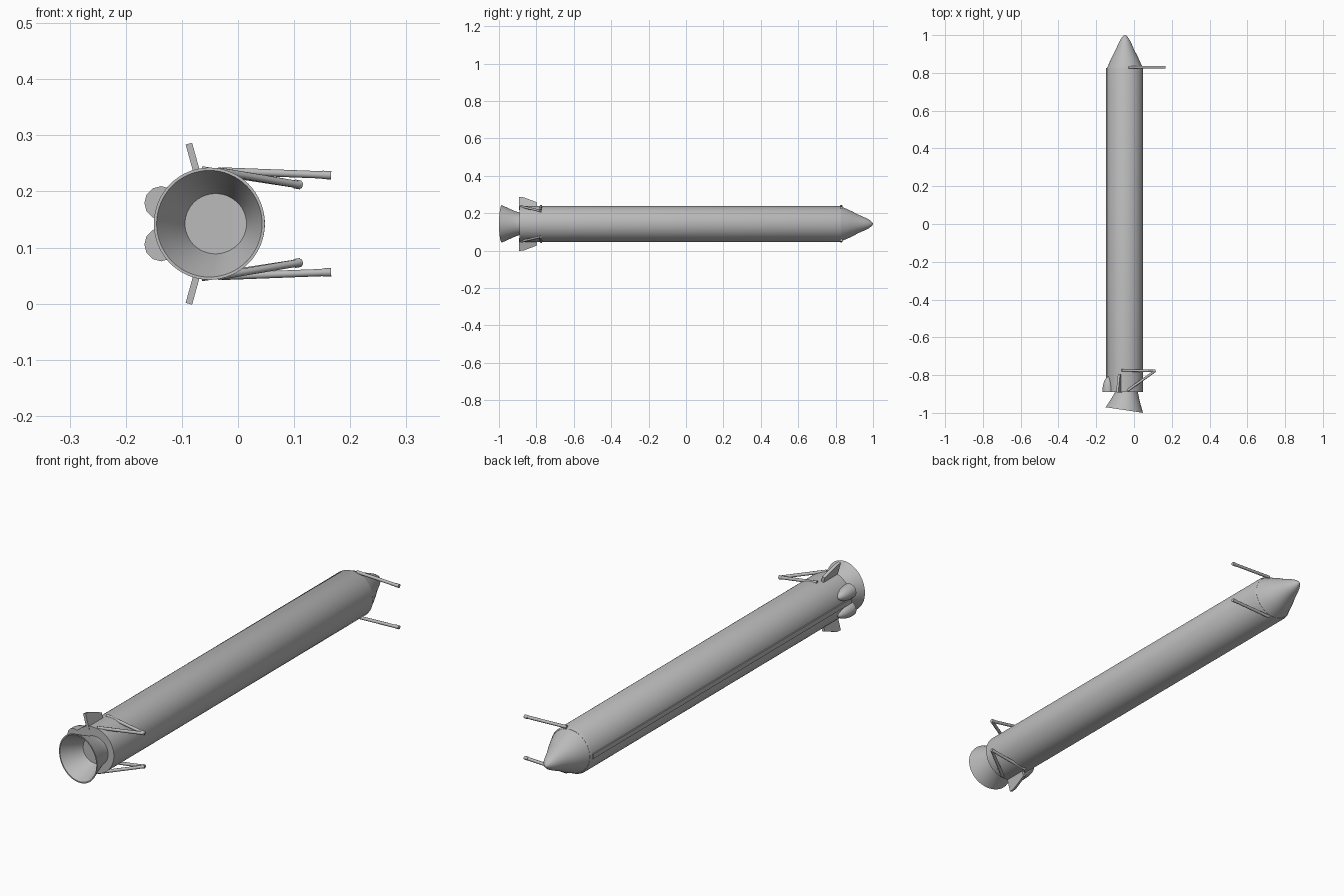
import bpy, bmesh, math
from mathutils import Vector, Matrix

if "Cube" in bpy.data.objects:
    bpy.data.objects.remove(bpy.data.objects["Cube"])

CX, CZ, R = -0.048, 0.1425, 0.096   # body axis and radius

grey = bpy.data.materials.new("light grey")
grey.diffuse_color = (0.5, 0.5, 0.5, 1)
grey.use_nodes = True
grey.node_tree.nodes["Principled BSDF"].inputs["Base Color"].default_value = grey.diffuse_color


def finish(name, bm, matrix=None, angle=35):
    if matrix:
        bmesh.ops.transform(bm, matrix=matrix, verts=bm.verts)
    bmesh.ops.recalc_face_normals(bm, faces=bm.faces)
    me = bpy.data.meshes.new(name)
    bm.to_mesh(me)
    bm.free()
    me.materials.append(grey)
    ob = bpy.data.objects.new(name, me)
    bpy.context.collection.objects.link(ob)
    bpy.ops.object.select_all(action='DESELECT')
    ob.select_set(True)
    bpy.context.view_layer.objects.active = ob
    bpy.ops.object.shade_smooth_by_angle(angle=math.radians(angle))
    return ob


def lathe(name, profile, origin, n=64, tilt=0, angle=35):
    """Revolve (y, radius) points round the y axis."""
    bm = bmesh.new()
    vs = [bm.verts.new((r, y, 0)) for y, r in profile]
    es = [bm.edges.new(p) for p in zip(vs, vs[1:])]
    bmesh.ops.spin(bm, geom=vs + es, cent=(0, 0, 0), axis=(0, 1, 0),
                   angle=math.tau, steps=n, use_duplicate=False)
    bmesh.ops.remove_doubles(bm, verts=bm.verts, dist=1e-5)
    m = Matrix.Translation(origin) @ Matrix.Rotation(tilt, 4, 'Z')
    return finish(name, bm, m, angle)


def rod(name, a, b, r, n=12):
    a, b = Vector(a), Vector(b)
    bm = bmesh.new()
    bmesh.ops.create_cone(bm, cap_ends=True, segments=n, radius1=r, radius2=r,
                          depth=(b - a).length)
    m = Matrix.Translation((a + b) / 2) @ (b - a).to_track_quat('Z', 'Y').to_matrix().to_4x4()
    return finish(name, bm, m)


def plate(name, outline, thick, matrix):
    """Extrude a (y, height) outline, centred across local x."""
    bm = bmesh.new()
    f = bm.faces.new([bm.verts.new((-thick / 2, y, h)) for y, h in outline])
    g = bmesh.ops.extrude_face_region(bm, geom=[f])['geom']
    bmesh.ops.translate(bm, vec=(thick, 0, 0),
                        verts=[v for v in g if isinstance(v, bmesh.types.BMVert)])
    return finish(name, bm, matrix)


# Tank body and nose cone
lathe("body", [(-0.89, 0), (-0.89, R), (0.825, R), (0.835, 0.091), (0.835, 0)], (CX, 0, CZ))
lathe("nose_cone", [(0.833, 0.091), (0.86, 0.080), (0.89, 0.066), (0.92, 0.050),
                    (0.95, 0.037), (0.975, 0.025), (0.99, 0.014), (0.997, 0.007), (1.0, 0)],
      (CX, 0, CZ))

# Tilted engine bell with open inside
lathe("engine_bell", [(0.03, 0), (0.03, 0.055), (0, 0.058), (-0.03, 0.068), (-0.065, 0.083),
                      (-0.102, 0.1), (-0.102, 0.095), (-0.065, 0.078),
                      (-0.03, 0.063), (-0.002, 0.052), (-0.002, 0)],
      (-0.036, -0.884, CZ), tilt=math.radians(-8.5))

# Cable duct along the left side
plate("cable_duct", [(-0.885, 0.08), (-0.885, 0.1), (0.825, 0.1), (0.825, 0.08)], 0.02,
      Matrix.Translation((CX, 0, CZ)) @ Matrix.Rotation(-math.pi / 2, 4, 'Y'))

for side, s in (("upper", 1), ("lower", -1)):
    # Fin, radial to the body
    plate(side + "_fin",
          [(-0.892, 0.08), (-0.892, 0.148), (-0.868, 0.146), (-0.797, 0.118), (-0.797, 0.08)],
          0.012, Matrix.Translation((CX, 0, CZ)) @
          Matrix.Rotation(math.radians(-15.5 if s > 0 else 195.5), 4, 'Y'))
    # Small booster pod
    lathe(side + "_pod", [(-0.89, 0), (-0.89, 0.03), (-0.865, 0.029), (-0.84, 0.024),
                          (-0.822, 0.016), (-0.811, 0.008), (-0.808, 0)],
          (-0.137, 0, CZ + s * 0.037), n=12)
    # Forward attachment strut with a collar at its tip
    rod(side + "_front_strut", (-0.03, 0.83, CZ + s * 0.094), (0.164, 0.83, CZ + s * 0.0865), 0.0065)
    rod(side + "_front_strut_tip", (0.15, 0.83, CZ + s * 0.087), (0.166, 0.83, CZ + s * 0.0865), 0.0075)
    # Aft V-shaped attachment struts
    tip = Vector((0.112, -0.778, CZ + s * 0.069))
    rod(side + "_aft_cross_strut", (-0.065, -0.775, CZ + s * 0.096), tip, 0.0065)
    rod(side + "_aft_diagonal_strut", (-0.035, -0.882, CZ + s * 0.094), tip, 0.0065)
    rod(side + "_aft_strut_tip", tip - Vector((0.012, 0, -s * 0.002)), tip, 0.008)
